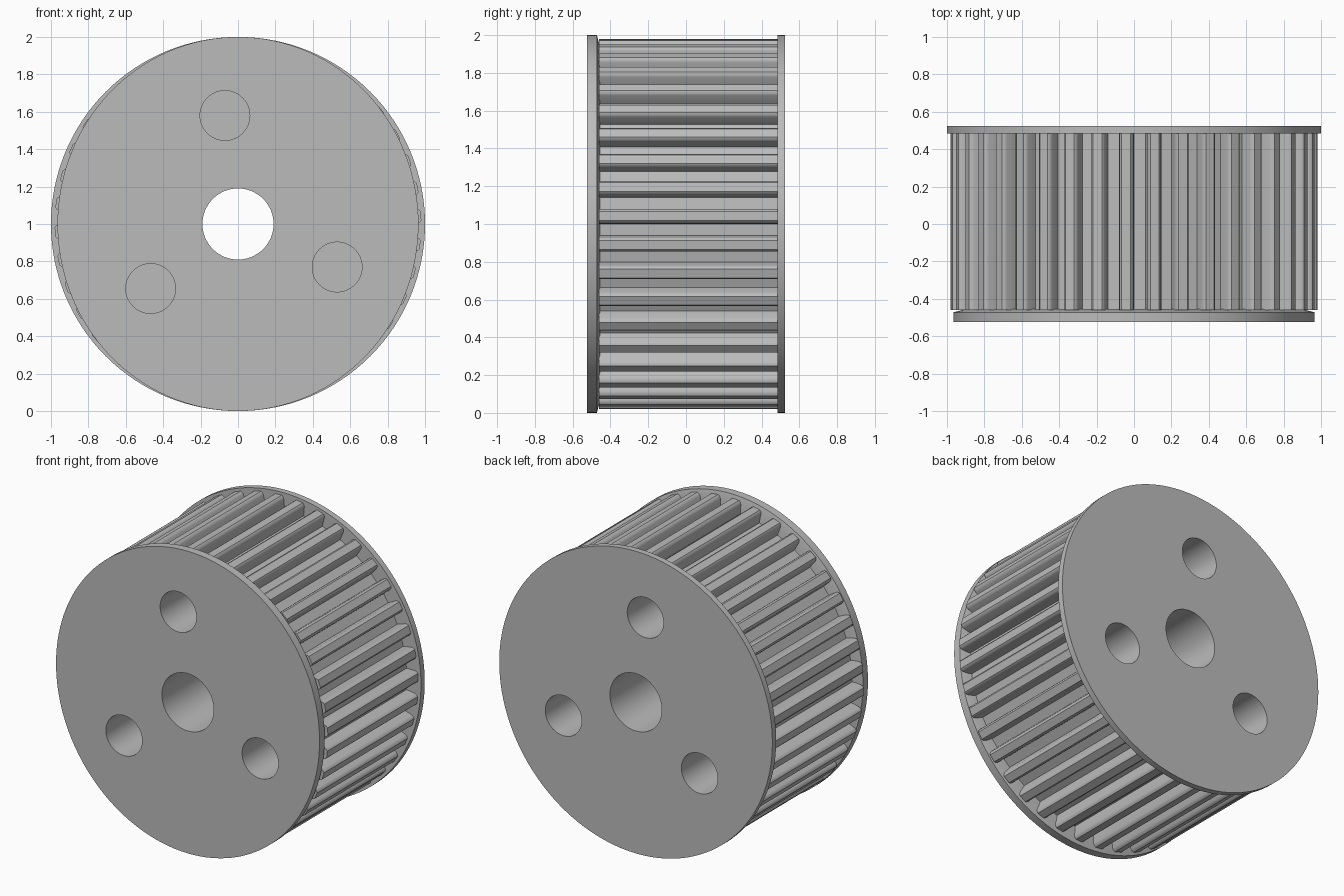
import bpy, bmesh, math

if "Cube" in bpy.data.objects:
    bpy.data.objects.remove(bpy.data.objects["Cube"])

grey = bpy.data.materials.new("grey plastic")
grey.diffuse_color = (0.5, 0.5, 0.5, 1)
grey.use_nodes = True
grey.node_tree.nodes["Principled BSDF"].inputs["Base Color"].default_value = grey.diffuse_color


def circle(rx, rz, cx=0, cz=1, n=128):
    return [(cx + rx * math.cos(2 * math.pi * i / n),
             cz + rz * math.sin(2 * math.pi * i / n)) for i in range(n)]


def loft(bm, rings):
    """Join (outline, y) rings into a closed solid running along y."""
    loops = [[bm.verts.new((x, y, z)) for x, z in pts] for pts, y in rings]
    n = len(loops[0])
    for a, b in zip(loops, loops[1:]):
        for i in range(n):
            j = (i + 1) % n
            bm.faces.new((a[i], a[j], b[j], b[i]))
    bm.faces.new(loops[0])
    bm.faces.new(loops[-1][::-1])


def make(name, *solids):
    bm = bmesh.new()
    for rings in solids:
        loft(bm, rings)
    bmesh.ops.recalc_face_normals(bm, faces=bm.faces)
    me = bpy.data.meshes.new(name)
    bm.to_mesh(me)
    bm.free()
    me.materials.append(grey)
    ob = bpy.data.objects.new(name, me)
    bpy.context.collection.objects.link(ob)
    return ob


# Toothed barrel: 40 straight teeth with rounded tips
TEETH = 40
half = [(-0.040, 0.897), (-0.038, 0.957), (-0.034, 0.971), (-0.024, 0.980)]
tooth = half + [(-u, r) for u, r in reversed(half)]
gear = []
for k in range(TEETH):
    a = math.radians(2.5) + 2 * math.pi * k / TEETH
    c, s = math.cos(a), math.sin(a)
    gear += [(r * c - u * s, 1 + r * s + u * c) for u, r in tooth]
barrel = make("toothed_barrel", [(gear, -0.46), (gear, 0.49)])

# Flanges: the front one is slightly narrow in x and has a sloped inner side
front = make("front_flange", [(circle(0.965, 1), -0.525),
                              (circle(0.965, 1), -0.472),
                              (circle(0.90, 0.935), -0.455)])
back = make("back_flange", [(circle(1, 1), 0.485), (circle(1, 1), 0.525)])

# Cutter: through bore plus three blind holes from each side
holes = [(-0.07, 1.58), (0.53, 0.77), (-0.467, 0.655)]
solids = [[(circle(0.19, 0.19, n=64), -0.8), (circle(0.19, 0.19, n=64), 0.8)]]
for x, z in holes:
    c = circle(0.133, 0.133, x, z, 64)
    solids += [[(c, -0.8), (c, -0.04)], [(c, 0.04), (c, 0.8)]]
cutter = make("hole_cutter", *solids)
cutter.hide_render = True

for ob in (barrel, front, back):
    bpy.ops.object.select_all(action='DESELECT')
    bpy.context.view_layer.objects.active = ob
    ob.select_set(True)
    mod = ob.modifiers.new("holes", 'BOOLEAN')
    mod.operation = 'DIFFERENCE'
    mod.solver = 'EXACT'
    mod.object = cutter
    bpy.ops.object.modifier_apply(modifier=mod.name)
    bpy.ops.object.shade_smooth_by_angle(angle=math.radians(40))

bpy.data.objects.remove(cutter)
